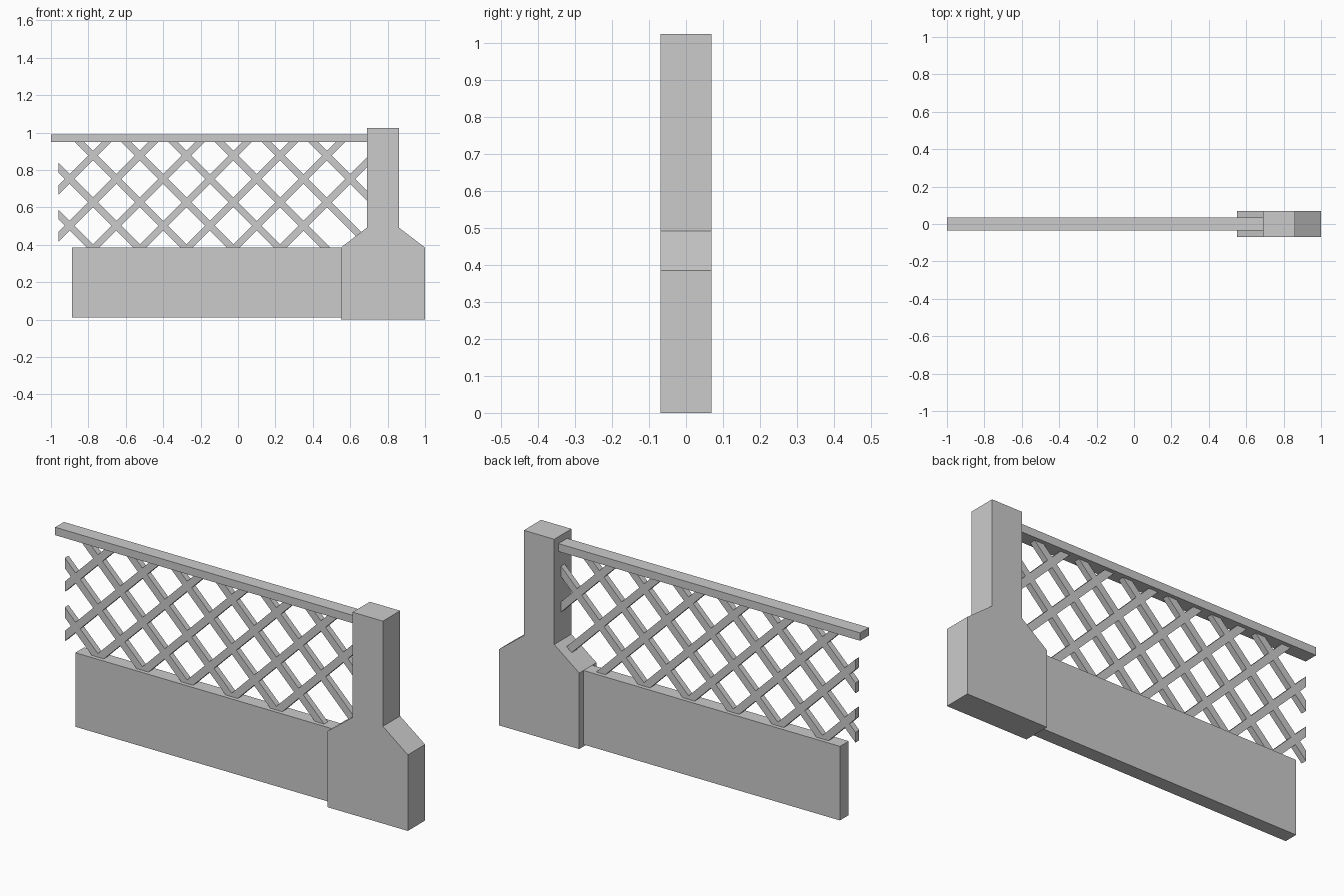
import bpy, bmesh
from mathutils import Vector

if "Cube" in bpy.data.objects:
    bpy.data.objects.remove(bpy.data.objects["Cube"])


def finish(name, bm):
    bmesh.ops.recalc_face_normals(bm, faces=bm.faces[:])
    mesh = bpy.data.meshes.new(name)
    bm.to_mesh(mesh)
    bm.free()
    obj = bpy.data.objects.new(name, mesh)
    bpy.context.collection.objects.link(obj)
    return obj


def extrude_y(bm, half):
    """Thicken flat x-z faces lying at y = -half to y = +half."""
    res = bmesh.ops.extrude_face_region(bm, geom=bm.faces[:], use_keep_orig=True)
    verts = [g for g in res["geom"] if isinstance(g, bmesh.types.BMVert)]
    bmesh.ops.translate(bm, verts=verts, vec=(0, 2 * half, 0))


def add_profile(bm, points, half):
    return bm.faces.new([bm.verts.new((x, -half, z)) for x, z in points])


def prism(name, points, half):
    bm = bmesh.new()
    add_profile(bm, points, half)
    extrude_y(bm, half)
    return finish(name, bm)


def box(name, x0, x1, z0, z1, half):
    return prism(name, [(x0, z0), (x1, z0), (x1, z1), (x0, z1)], half)


# Post with flared foot
prism("post", [(0.55, 0), (1, 0), (1, 0.385), (0.86, 0.492), (0.86, 1.025),
               (0.69, 1.025), (0.69, 0.492), (0.55, 0.385)], 0.069)

# Low wall and top rail
box("low_wall", -0.887, 0.55, 0.01, 0.385, 0.035)
box("top_rail", -1.0, 0.69, 0.95, 0.99, 0.035)

# Diagonal lattice: flat strips trimmed to the opening, then thickened
HALF, STRIP = 0.015, 0.026
bm = bmesh.new()
for slope, offsets in ((1, [1.652 - 0.25 * k for k in range(7)]),
                       (-1, [0.102 + 0.25 * k for k in range(-2, 6)])):
    for c in offsets:
        add_profile(bm, [(x, slope * x + c + d) for x, d in
                         ((-2, -STRIP), (2, -STRIP), (2, STRIP), (-2, STRIP))], HALF)
trims = [((-0.96, 0, 0), (-1, 0, 0)), ((0.69, 0, 0), (1, 0, 0)),
         ((0, 0, 0.385), (0, 0, -1)), ((0, 0, 0.95), (0, 0, 1)),
         ((0.55, 0, 0.385), (0.107, 0, -0.14))]
for co, no in trims:
    bmesh.ops.bisect_plane(bm, geom=bm.verts[:] + bm.edges[:] + bm.faces[:],
                           plane_co=Vector(co), plane_no=Vector(no).normalized(),
                           clear_outer=True)
extrude_y(bm, HALF)
finish("lattice", bm)
